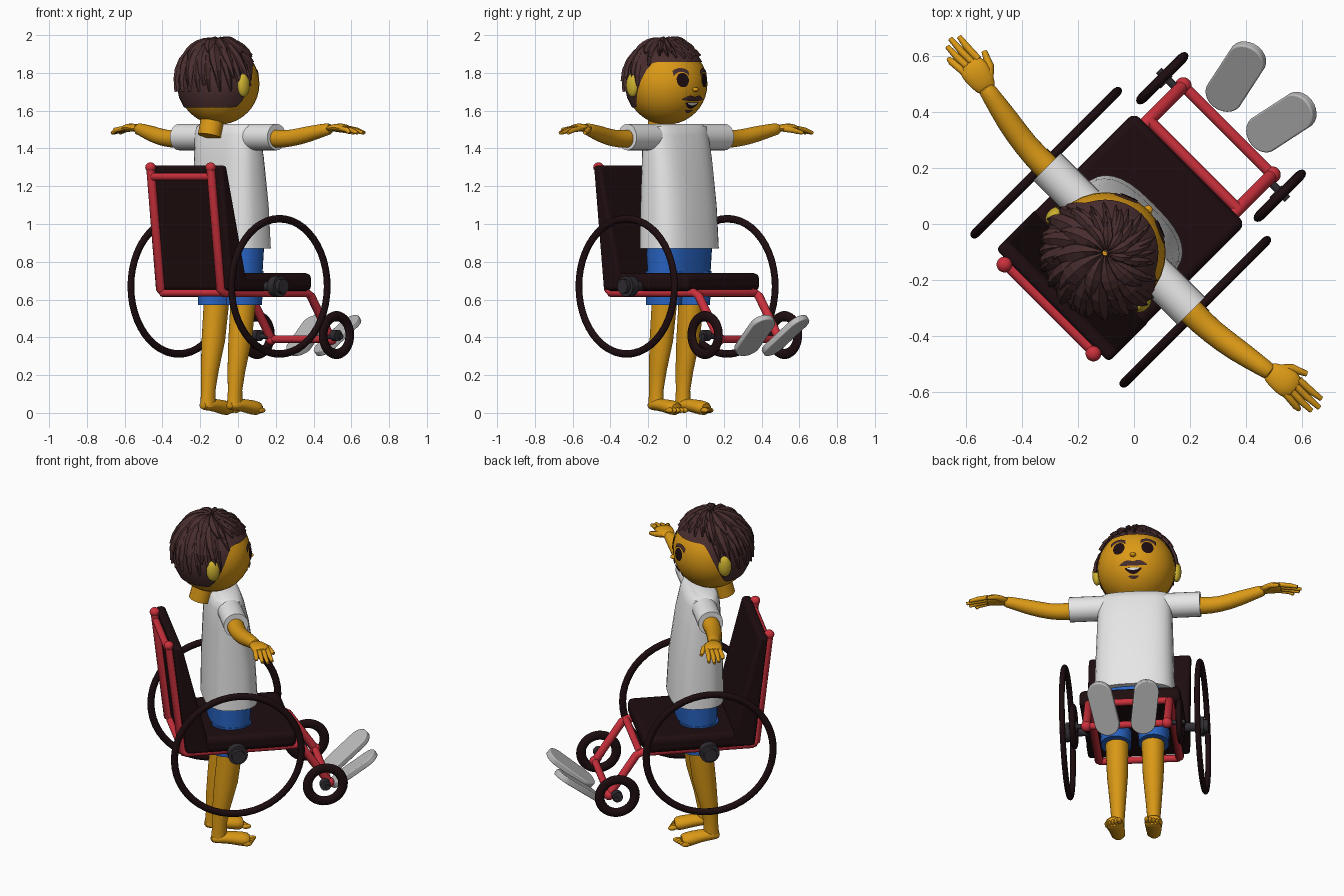
import bpy, bmesh, random
from math import sin, cos, pi, sqrt, radians, acos, copysign
from mathutils import Vector, Matrix

random.seed(4)
if "Cube" in bpy.data.objects:
    bpy.data.objects.remove(bpy.data.objects["Cube"], do_unlink=True)

# Parts are built facing +x with left at +y, then turned to stand diagonally
TURN = Matrix.Rotation(pi / 4, 4, "Z")
SIDES = (("left", 1), ("right", -1))


def material(name, r, g, b):
    m = bpy.data.materials.new(name)
    m.use_nodes = True
    m.diffuse_color = (r, g, b, 1)
    bsdf = m.node_tree.nodes["Principled BSDF"]
    bsdf.inputs["Base Color"].default_value = (r, g, b, 1)
    bsdf.inputs["Roughness"].default_value = 0.7
    return m


SKIN = material("skin", .71, .32, .008)
EAR = material("ear yellow", .62, .45, .03)
HAIR = material("hair brown", .065, .026, .027)
WHITE = material("shirt white", .8, .8, .8)
BLUE = material("shorts blue", .022, .13, .56)
RED = material("frame red", .6, .03, .045)
BLACK = material("seat black", .013, .004, .005)
HUB = material("hub grey", .03, .026, .032)
GREY = material("footrest grey", .5, .5, .5)


def finish(name, bm, mat, smooth=True, bevel=0, subdiv=0):
    bmesh.ops.recalc_face_normals(bm, faces=bm.faces)
    me = bpy.data.meshes.new(name)
    bm.to_mesh(me)
    bm.free()
    ob = bpy.data.objects.new(name, me)
    bpy.context.collection.objects.link(ob)
    me.materials.append(mat)
    ob.matrix_world = TURN
    if smooth:
        me.polygons.foreach_set("use_smooth", [True] * len(me.polygons))
        me.set_sharp_from_angle(angle=radians(45))
    if bevel:
        mod = ob.modifiers.new("bevel", "BEVEL")
        mod.width, mod.segments = bevel, 3
    if subdiv:
        ob.modifiers.new("subdivision", "SUBSURF").levels = subdiv
        ob.modifiers[-1].render_levels = subdiv
    return ob


def skin_rings(bm, rings, closed=False, caps=True):
    rows = [[bm.verts.new(p) for p in ring] for ring in rings]
    for a, b in zip(rows, rows[1:] + (rows[:1] if closed else [])):
        for i in range(len(a)):
            j = (i + 1) % len(a)
            bm.faces.new((a[i], a[j], b[j], b[i]))
    if caps and not closed:
        bm.faces.new(rows[0])
        bm.faces.new(rows[-1])


def tube(name, path, radii, mat, n=14, squash=1, subdiv=0):
    """Round tube through points; squash flattens it vertically."""
    pts = [Vector(p) for p in path]
    radii = radii if isinstance(radii, (list, tuple)) else [radii] * len(pts)
    rings = []
    for i, p in enumerate(pts):
        t = (pts[min(i + 1, len(pts) - 1)] - pts[max(i - 1, 0)]).normalized()
        ref = Vector((1, 0, 0)) if abs(t.z) > .8 else Vector((0, 0, 1))
        side = t.cross(ref).normalized()
        up = side.cross(t) * squash
        rings.append([p + radii[i] * (side * cos(2 * pi * k / n) + up * sin(2 * pi * k / n))
                      for k in range(n)])
    bm = bmesh.new()
    skin_rings(bm, rings)
    return finish(name, bm, mat, subdiv=subdiv)


def tower(name, levels, mat, y=0, power=2.0, n=32):
    """Stack of rounded outlines: (z, centre x, half depth, half width)."""
    def lobe(v):
        return copysign(abs(v) ** (2 / power), v)
    bm = bmesh.new()
    skin_rings(bm, [[(cx + a * lobe(cos(2 * pi * k / n)), y + b * lobe(sin(2 * pi * k / n)), z)
                     for k in range(n)] for z, cx, a, b in levels])
    return finish(name, bm, mat)


def ball(name, centre, size, mat):
    bm = bmesh.new()
    bmesh.ops.create_uvsphere(bm, u_segments=32, v_segments=20, radius=1)
    bm.transform(Matrix.Translation(centre) @ Matrix.Diagonal((*size, 1)))
    return finish(name, bm, mat)


def tyre(name, centre, big, radial, width):
    c = Vector(centre)
    rings = []
    for i in range(48):
        a = 2 * pi * i / 48
        out = Vector((cos(a), 0, sin(a)))
        rings.append([c + out * (big + radial * cos(2 * pi * k / 12))
                      + Vector((0, width * sin(2 * pi * k / 12), 0)) for k in range(12)])
    bm = bmesh.new()
    skin_rings(bm, rings, closed=True)
    return finish(name, bm, BLACK)


def slab(name, profile, half, mat, bevel):
    """Side profile in x and z, extended to both sides."""
    bm = bmesh.new()
    skin_rings(bm, [[(x, y, z) for x, z in profile] for y in (-half, half)])
    return finish(name, bm, mat, bevel=bevel)


# Wheelchair seat and backrest
slab("seat", [(-.34, .645), (.283, .645), (.283, .74), (-.34, .74)], .283, BLACK, .03)
slab("backrest", [(-.34, .65), (-.2, .65), (-.365, 1.31), (-.415, 1.31)], .285, BLACK, .018)

# Red frame, wheels, hubs and footrests
for label, s in SIDES:
    y = .225 * s
    tube(label + "_frame", [(-.43, y, 1.3), (-.355, y, .65), (-.335, y, .635),
                            (.29, y, .635), (.32, y, .62), (.474, y, .39)], .023, RED)
    ball(label + "_handle_cap", (-.43, y, 1.3), (.028, .028, .026), RED)
    ball(label + "_frame_foot", (.474, y, .39), (.03, .03, .03), RED)
    tyre(label + "_wheel", (-.067, .377 * s, .67), .358, .02, .016)
    tyre(label + "_caster", (.44, .297 * s, .412), .1, .027, .018)
    for part, x, z, r, inner, outer in (("axle", -.067, .67, .025, .22, .35),
                                        ("hub", -.067, .67, .055, .34, .385),
                                        ("hub_cap", -.067, .67, .038, .385, .41),
                                        ("caster_axle", .45, .405, .014, .22, .325),
                                        ("caster_hub", .44, .41, .03, .275, .312)):
        tube(label + "_" + part, [(x, inner * s, z), (x, outer * s, z)], r, HUB, 20)
    bm = bmesh.new()
    outline = []
    for k in range(24):
        a = 2 * pi * (k + .5) / 24
        outline.append((copysign(.09, cos(a)) + .07 * cos(a), .07 * sin(a)))
    skin_rings(bm, [[(px, py, h) for px, py in outline] for h in (-.017, .017)])
    bm.transform(Matrix.Translation((.63, .115 * s, .41)) @ Matrix.Rotation(radians(12 * s), 4, "Z")
                 @ Matrix.Rotation(radians(-38), 4, "Y"))
    finish(label + "_footrest", bm, GREY, bevel=.006)
for part, x, z in (("top", -.424, 1.25), ("rear", -.345, .635), ("front", .3, .635), ("lower", .474, .39)):
    tube(part + "_crossbar", [(x, -.225, z), (x, .225, z)], .02, RED)

# Clothes
tower("shirt", [(.87, -.05, .15, .225), (1.1, -.055, .142, .218), (1.35, -.068, .118, .21),
                (1.47, -.078, .1, .205), (1.515, -.08, .085, .2), (1.53, -.085, .06, .18)], WHITE, power=2.8)
tower("shorts_hips", [(.7, -.055, .11, .19), (.88, -.05, .12, .195)], BLUE, power=2.6)
for label, s in SIDES:
    tower(label + "_shorts_leg", [(.57, -.06, .105, .085), (.75, -.055, .11, .09)], BLUE, .105 * s)
    tube(label + "_sleeve", [(-.075, .14 * s, 1.46), (-.075, .365 * s, 1.46)], .07, WHITE, 24)

# Legs, feet and toes
for label, s in SIDES:
    tower(label + "_leg", [(.03, -.125, .045, .038), (.12, -.122, .04, .036), (.22, -.112, .05, .044),
                           (.38, -.085, .066, .058), (.6, -.06, .07, .065)], SKIN, .1 * s)
    tube(label + "_foot", [(-.175, .1 * s, .035), (-.13, .1 * s, .045), (-.06, .104 * s, .04),
                           (.01, .11 * s, .027), (.05, .112 * s, .02)],
         [.025, .044, .046, .054, .046], SKIN, squash=.75, subdiv=1)
    for k in range(5):
        ball(f"{label}_toe_{k + 1}", (.062 - .009 * k, (.076 + .019 * k) * s, .014),
             (.026, .013 - .001 * k, .014), SKIN)

# Arms, hands and fingers
for label, s in SIDES:
    tube(label + "_arm", [(-.075, .3 * s, 1.455), (-.078, .38 * s, 1.45), (-.076, .47 * s, 1.452),
                          (-.058, .58 * s, 1.475), (-.036, .69 * s, 1.5), (-.028, .73 * s, 1.506)],
         [.05, .05, .045, .045, .033, .032], SKIN, subdiv=1)
    tube(label + "_palm", [(-.032, .7 * s, 1.502), (-.024, .74 * s, 1.51), (-.014, .79 * s, 1.512),
                           (-.012, .83 * s, 1.503)], [.032, .046, .055, .046], SKIN, squash=.42, subdiv=1)
    for k in range(4):
        x, tip = -.046 + .023 * k, (.885, .92, .933, .915)[k]
        tube(f"{label}_finger_{k + 1}", [(x, .81 * s, 1.507), (x * 1.1, .87 * s, 1.497),
                                         (x * 1.2 + .004, tip * s, 1.482)], [.013, .013, .009], SKIN, 10)
    tube(label + "_thumb", [(.0, .735 * s, 1.505), (.035, .765 * s, 1.497), (.058, .815 * s, 1.482)],
         [.018, .016, .01], SKIN, 10)

# Head, neck, ears and nose
HEAD = Vector((-.145, 0, 1.742))
R = .216
ball("head", HEAD, (R, R, R), SKIN)
tube("neck", [(-.215, 0, 1.465), (-.185, 0, 1.58)], .062, SKIN, 20)
ball("nose", (.068, 0, 1.712), (.02, .017, .012), SKIN)
for label, s in SIDES:
    ball(label + "_ear", (-.18, .222 * s, 1.735), (.038, .026, .062), EAR)


def face_patch(name, columns, mat, lift):
    """Thin patch lying on the face: columns of (y, top z, bottom z)."""
    bm = bmesh.new()
    rows = []
    for y, top, low in columns:
        row = []
        for z in (top, (top + low) / 2, low):
            x = HEAD.x + sqrt((R + lift) ** 2 - y * y - (z - HEAD.z) ** 2)
            row.append(bm.verts.new((x, y, z)))
        rows.append(row)
    for a, b in zip(rows, rows[1:]):
        for k in range(2):
            bm.faces.new((a[k], b[k], b[k + 1], a[k + 1]))
    finish(name, bm, mat)


# Painted features
steps = [-.98 + 1.96 * i / 12 for i in range(13)]
for label, s in SIDES:
    face_patch(label + "_eye", [(.08 * s + .033 * t, 1.762 + .038 * sqrt(1 - t * t),
                                 1.762 - .038 * sqrt(1 - t * t)) for t in steps], BLACK, .004)
    face_patch(label + "_eyebrow", [((.084 + .042 * t) * s, 1.826 - .016 * t * t,
                                     1.806 - .024 * t * t) for t in steps], HAIR, .005)
face_patch("moustache", [(.078 * t, 1.672 + .01 * sin(pi * abs(t)) - .012 * t * t,
                          1.65 + .008 * t * t) for t in steps], HAIR, .006)
face_patch("mouth", [(.048 * t, 1.642, 1.64 - .03 * (1 - t * t)) for t in steps], BLACK, .004)
face_patch("teeth", [(.036 * t, 1.64, 1.638 - .01 * (1 - t * t)) for t in steps], WHITE, .006)
face_patch("chin_beard", [(.03 * t, 1.604, 1.602 - .014 * (1 - t * t)) for t in steps], HAIR, .004)


def hairline(phi):
    """Polar angle where the hair ends: low at the back, high over the face."""
    t = min(1, max(0, (cos(phi) + .3) / .75))
    return acos(-.56 + 1.08 * t * t * (3 - 2 * t))


def on_head(theta, phi, r):
    return HEAD + r * Vector((sin(theta) * cos(phi), sin(theta) * sin(phi), cos(theta)))


# Close hair layer, then layered locks swirling from the crown
bm = bmesh.new()
skin_rings(bm, [[on_head(hairline(2 * pi * k / 48) * t, 2 * pi * k / 48, R + .006) for k in range(48)]
                for t in (.02, .15, .3, .45, .6, .75, .88, 1)], caps=False)
finish("hair_base", bm, HAIR)

bm = bmesh.new()
for layer, (count, reach, lift) in enumerate(((24, .86, .012), (18, .68, .022), (11, .42, .03))):
    for i in range(count):
        phi0 = 2 * pi * (i + .4 * layer) / count
        end = min(hairline(phi0 + .25) * (reach + random.uniform(-.06, .08)), 1.75)
        half = 1.1 * pi / count
        rows = []
        for j in range(7):
            t = j / 6
            theta = .05 + (end - .05) * t
            phi = phi0 + .3 * t
            w = half * (1 if t < .55 else 1 - .85 * (t - .55) / .45)
            h = R + lift * (.6 + .4 * sin(pi * t)) + .006 * t
            rows.append([bm.verts.new(on_head(theta, phi + d * w, h + e))
                         for d, e in ((-1, -.012), (-.75, .004), (.1, .009), (1, -.006))])
        for a, b in zip(rows, rows[1:]):
            for k in range(3):
                bm.faces.new((a[k], a[k + 1], b[k + 1], b[k]))
            bm.faces.new((a[3], a[0], b[0], b[3]))
        bm.faces.new(rows[-1])
finish("hair_locks", bm, HAIR, smooth=False)
